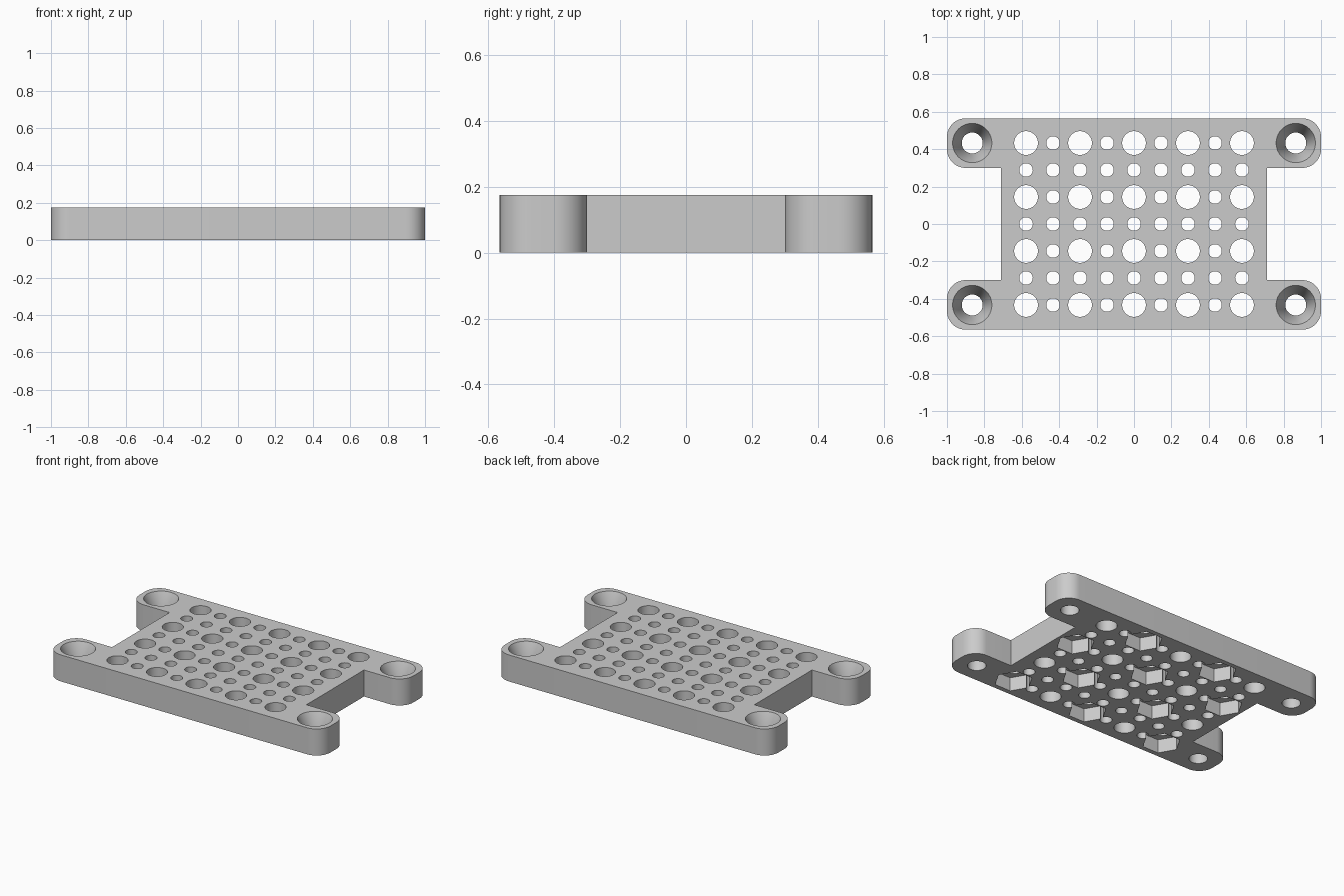
import bpy, bmesh
from math import cos, sin, pi, radians

if "Cube" in bpy.data.objects:
    bpy.data.objects.remove(bpy.data.objects["Cube"], do_unlink=True)

HEIGHT = 0.175
PITCH = 0.1443          # spacing of the hole lattice
EAR_X, EAR_Y = 0.865, 0.433
HALF_X, HALF_Y = 1.0, 0.565
WAIST_X, EAR_IN = 0.71, 0.30
ROUND = 0.1


def make_object(name, bm):
    bmesh.ops.recalc_face_normals(bm, faces=bm.faces)
    mesh = bpy.data.meshes.new(name)
    bm.to_mesh(mesh)
    bm.free()
    obj = bpy.data.objects.new(name, mesh)
    bpy.context.collection.objects.link(obj)
    return obj


def lathe(bm, x, y, rings, sides):
    """Closed solid from stacked (radius, z) rings."""
    loops = [[bm.verts.new((x + r * cos(2 * pi * k / sides),
                            y + r * sin(2 * pi * k / sides), z))
              for k in range(sides)] for r, z in rings]
    for a, b in zip(loops, loops[1:]):
        for k in range(sides):
            n = (k + 1) % sides
            bm.faces.new((a[k], a[n], b[n], b[k]))
    bm.faces.new(loops[0][::-1])
    bm.faces.new(loops[-1])


def corner(cx, cy, start, steps=12):
    """Quarter-circle of outline points."""
    return [(cx + ROUND * cos(start + pi / 2 * k / steps),
             cy + ROUND * sin(start + pi / 2 * k / steps)) for k in range(steps + 1)]


# Plate outline: one quarter, mirrored around
quarter = [(WAIST_X, EAR_IN)]
quarter += corner(HALF_X - ROUND, EAR_IN + ROUND, -pi / 2)
quarter += corner(HALF_X - ROUND, HALF_Y - ROUND, 0)
left = [(-x, y) for x, y in reversed(quarter)]
outline = quarter + left + [(-x, -y) for x, y in quarter + left]

bm = bmesh.new()
base = bm.faces.new([bm.verts.new((x, y, 0)) for x, y in outline])
top = bmesh.ops.extrude_face_region(bm, geom=[base])["geom"]
bmesh.ops.translate(bm, vec=(0, 0, HEIGHT),
                    verts=[v for v in top if isinstance(v, bmesh.types.BMVert)])
plate = make_object("mounting_plate", bm)

# Through holes, with hexagonal nut pockets under every second large hole
holes, pockets = bmesh.new(), bmesh.new()
for i in range(-4, 5):
    for j in range(-3, 4):
        x, y = i * PITCH, j * PITCH
        large = i % 2 == 0 and j % 2 == 1
        r = 0.0635 if large else 0.036
        lathe(holes, x, y, [(r, -0.1), (r, 0.3)], 48 if large else 32)
        if large and (i // 2 + (j + 3) // 2) % 2 == 0:
            lathe(pockets, x, y, [(0.117, -0.1), (0.117, 0.09)], 6)

# Countersunk screw holes in the ears
for sx in (-1, 1):
    for sy in (-1, 1):
        lathe(holes, sx * EAR_X, sy * EAR_Y,
              [(0.056, -0.1), (0.056, 0.06), (0.105, HEIGHT), (0.115, 0.2)], 64)

cutters = [make_object("hole_cutter", holes), make_object("pocket_cutter", pockets)]
for cutter in cutters:
    cutter.hide_render = True
    mod = plate.modifiers.new(cutter.name, 'BOOLEAN')
    mod.operation = 'DIFFERENCE'
    mod.solver = 'EXACT'
    mod.object = cutter

# Bake the cuts and drop the cutters
bpy.context.view_layer.update()
graph = bpy.context.evaluated_depsgraph_get()
cut_mesh = bpy.data.meshes.new_from_object(plate.evaluated_get(graph))
plate.modifiers.clear()
plate.data = cut_mesh
for cutter in cutters:
    bpy.data.objects.remove(cutter, do_unlink=True)

# Single grey material
grey = bpy.data.materials.new("plain_grey")
grey.use_nodes = True
colour = (0.6, 0.6, 0.6, 1)
grey.diffuse_color = colour
grey.node_tree.nodes["Principled BSDF"].inputs["Base Color"].default_value = colour
plate.data.materials.clear()
plate.data.materials.append(grey)

bpy.ops.object.select_all(action='DESELECT')
plate.select_set(True)
bpy.context.view_layer.objects.active = plate
bpy.ops.object.shade_smooth_by_angle(angle=radians(30))
